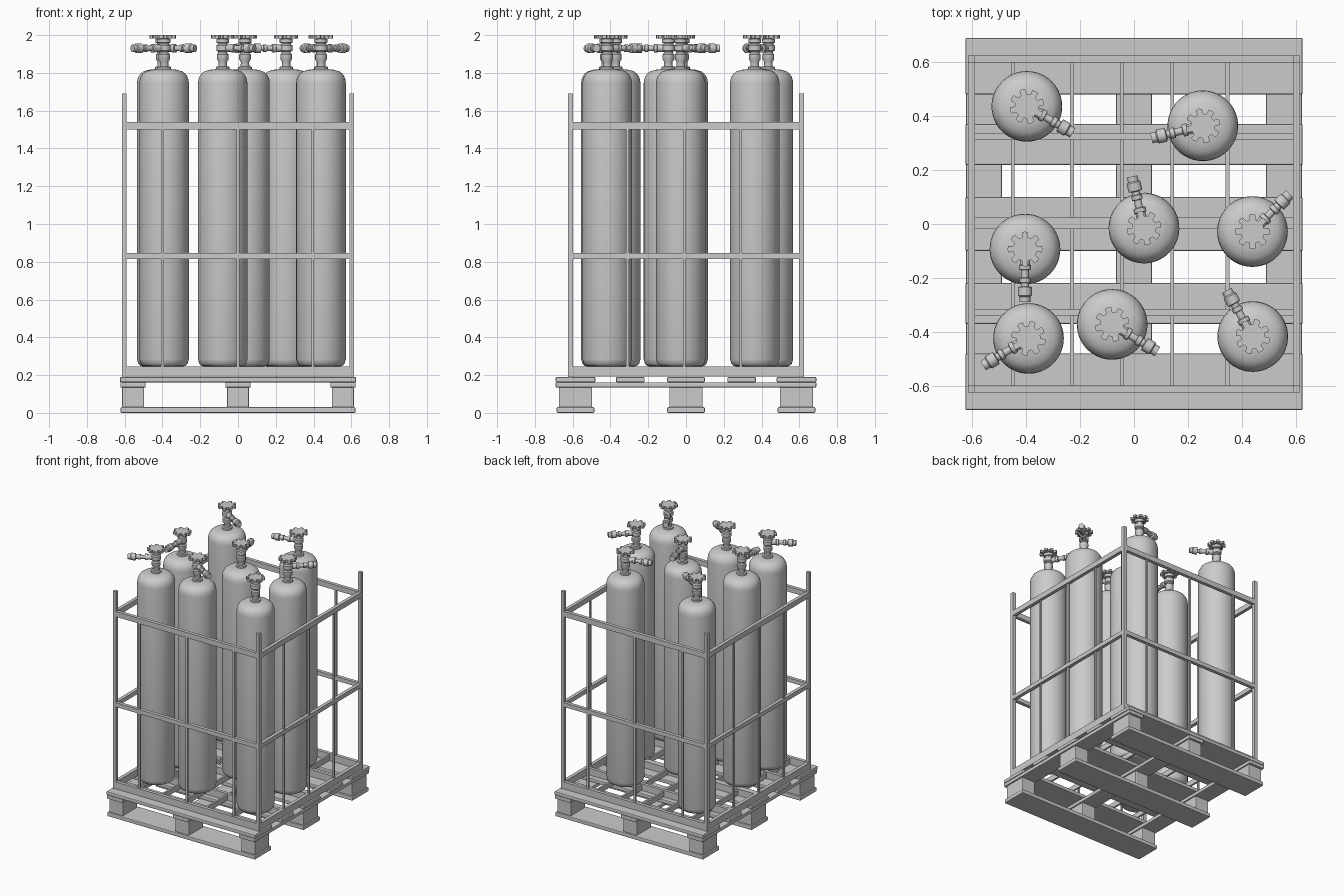
import bpy, bmesh, math
from mathutils import Matrix

if "Cube" in bpy.data.objects:
    bpy.data.objects.remove(bpy.data.objects["Cube"])

def link(name, bm, smooth=True):
    me = bpy.data.meshes.new(name)
    bmesh.ops.recalc_face_normals(bm, faces=bm.faces)
    bm.to_mesh(me)
    bm.free()
    if smooth:
        me.shade_smooth()
        me.set_sharp_from_angle(angle=math.radians(35))
    return me

def place(name, me, mat=Matrix()):
    ob = bpy.data.objects.new(name, me)
    bpy.context.collection.objects.link(ob)
    ob.matrix_world = mat
    return ob

def box(name, x0, x1, y0, y1, z0, z1, bevel=0.0):
    bm = bmesh.new()
    m = Matrix.Translation(((x0+x1)/2, (y0+y1)/2, (z0+z1)/2)) @ Matrix.Diagonal((x1-x0, y1-y0, z1-z0, 1))
    bmesh.ops.create_cube(bm, size=1, matrix=m)
    ob = place(name, link(name, bm, False))
    if bevel:
        mod = ob.modifiers.new("bevel", 'BEVEL')
        mod.width = bevel
        mod.segments = 2
    return ob

def lathe(name, profile, n):
    """Closed solid of revolution about z from (radius, height) points."""
    bm = bmesh.new()
    rings = [[bm.verts.new((r*math.cos(2*math.pi*i/n), r*math.sin(2*math.pi*i/n), z)) for i in range(n)]
             for r, z in profile]
    for a, b in zip(rings, rings[1:]):
        for i in range(n):
            bm.faces.new((a[i], a[(i+1) % n], b[(i+1) % n], b[i]))
    bm.faces.new(rings[0][::-1])
    bm.faces.new(rings[-1])
    return link(name, bm)

# Pallet: bottom boards, blocks, stringers, deck boards
for y in (-0.585, 0, 0.585):
    box("pallet_bottom_board", -0.622, 0.622, y-0.1, y+0.1, 0, 0.03, 0.006)
    for x in (-0.555, 0, 0.555):
        box("pallet_block", x-0.058, x+0.058, y-0.088, y+0.088, 0.028, 0.137, 0.005)
for x in (-0.556, 0, 0.556):
    box("pallet_stringer", x-0.067, x+0.067, -0.69, 0.69, 0.134, 0.162, 0.006)
for y, w in ((-0.585, 0.105), (-0.295, 0.076), (0, 0.1), (0.295, 0.076), (0.585, 0.105)):
    box("pallet_deck_board", -0.625, 0.625, y-w, y+w, 0.162, 0.19, 0.006)

# Cage: corner posts, rails and upright bars on four sides
X, Y, H = 0.602, 0.611, 0.013
for sx in (-1, 1):
    for sy in (-1, 1):
        box("cage_post", sx*X-H, sx*X+H, sy*Y-H, sy*Y+H, 0.19, 1.69)
for z0, z1 in ((0.192, 0.245), (0.815, 0.847), (1.50, 1.54)):
    for s in (-1, 1):
        box("cage_rail_x", -X, X, s*Y-H, s*Y+H, z0, z1)
        box("cage_rail_y", s*X-H, s*X+H, -Y, Y, z0, z1)
for s in (-1, 1):
    for x in (-0.4, 0, 0.395):
        box("cage_bar", x-0.007, x+0.007, s*Y-0.007, s*Y+0.007, 0.24, 1.51)
    for y in (-0.31, -0.01, 0.29):
        box("cage_bar", s*X-0.007, s*X+0.007, y-0.007, y+0.007, 0.24, 1.51)

# Cage floor grid
for x in (-0.449, -0.23, -0.045, 0.142, 0.347):
    box("floor_bar_y", x-0.007, x+0.007, -Y, Y, 0.195, 0.235)
for y, w in ((-0.327, 0.012), (0.003, 0.022), (0.325, 0.012)):
    box("floor_bar_x", -X, X, y-w, y+w, 0.192, 0.243)

# Cylinder body with rounded foot and shoulder
body = lathe("gas_cylinder", [
    (0.095, 0.245), (0.112, 0.249), (0.124, 0.260), (0.131, 0.285), (0.131, 1.745), (0.1285, 1.765),
    (0.122, 1.782), (0.111, 1.797), (0.096, 1.808), (0.07, 1.816), (0.035, 1.82)], 48)

# Valve body, standing on the shoulder
valve = lathe("valve_body", [
    (0.036, 1.812), (0.036, 1.832), (0.023, 1.834), (0.022, 1.858), (0.031, 1.872), (0.031, 1.897),
    (0.024, 1.905), (0.024, 1.912), (0.034, 1.918), (0.034, 1.945), (0.026, 1.952), (0.026, 1.958),
    (0.034, 1.96), (0.034, 1.98), (0.015, 1.982), (0.015, 1.99)], 24)

# Side outlet with rings and end cap
outlet = lathe("valve_outlet", [
    (0.019, 0.0), (0.019, 0.058), (0.023, 0.06), (0.023, 0.076), (0.014, 0.078), (0.014, 0.106),
    (0.02, 0.108), (0.02, 0.124), (0.015, 0.126), (0.015, 0.138), (0.026, 0.141), (0.026, 0.172),
    (0.02, 0.177), (0.02, 0.196)], 20)

# Toothed handwheel
bm = bmesh.new()
pts = []
for i in range(8):
    a = i * math.pi / 4 + math.pi / 2
    pts += [(0.045, a-0.25), (0.063, a-0.19), (0.065, a), (0.063, a+0.19), (0.045, a+0.25)]
face = bm.faces.new([bm.verts.new((r*math.cos(a), r*math.sin(a), 1.982)) for r, a in pts])
ext = bmesh.ops.extrude_face_region(bm, geom=[face])
for v in ext["geom"]:
    if isinstance(v, bmesh.types.BMVert):
        v.co.z = 2.0
wheel = link("handwheel", bm)

# Eight cylinders: x, y and outlet direction in degrees
for x, y, deg in ((-0.397, 0.436, -30), (0.255, 0.364, 193.5), (0.037, -0.015, 103), (0.439, -0.028, 45),
                  (-0.404, -0.093, -90), (-0.391, -0.424, 211), (-0.081, -0.372, -31), (0.44, -0.417, 119.5)):
    m = Matrix.Translation((x, y, 0)) @ Matrix.Rotation(math.radians(deg), 4, 'Z')
    place("gas_cylinder", body, m)
    place("valve_body", valve, m)
    place("handwheel", wheel, m)
    place("valve_outlet", outlet, m @ Matrix.Translation((0, 0, 1.93)) @ Matrix.Rotation(math.pi/2, 4, 'Y'))
